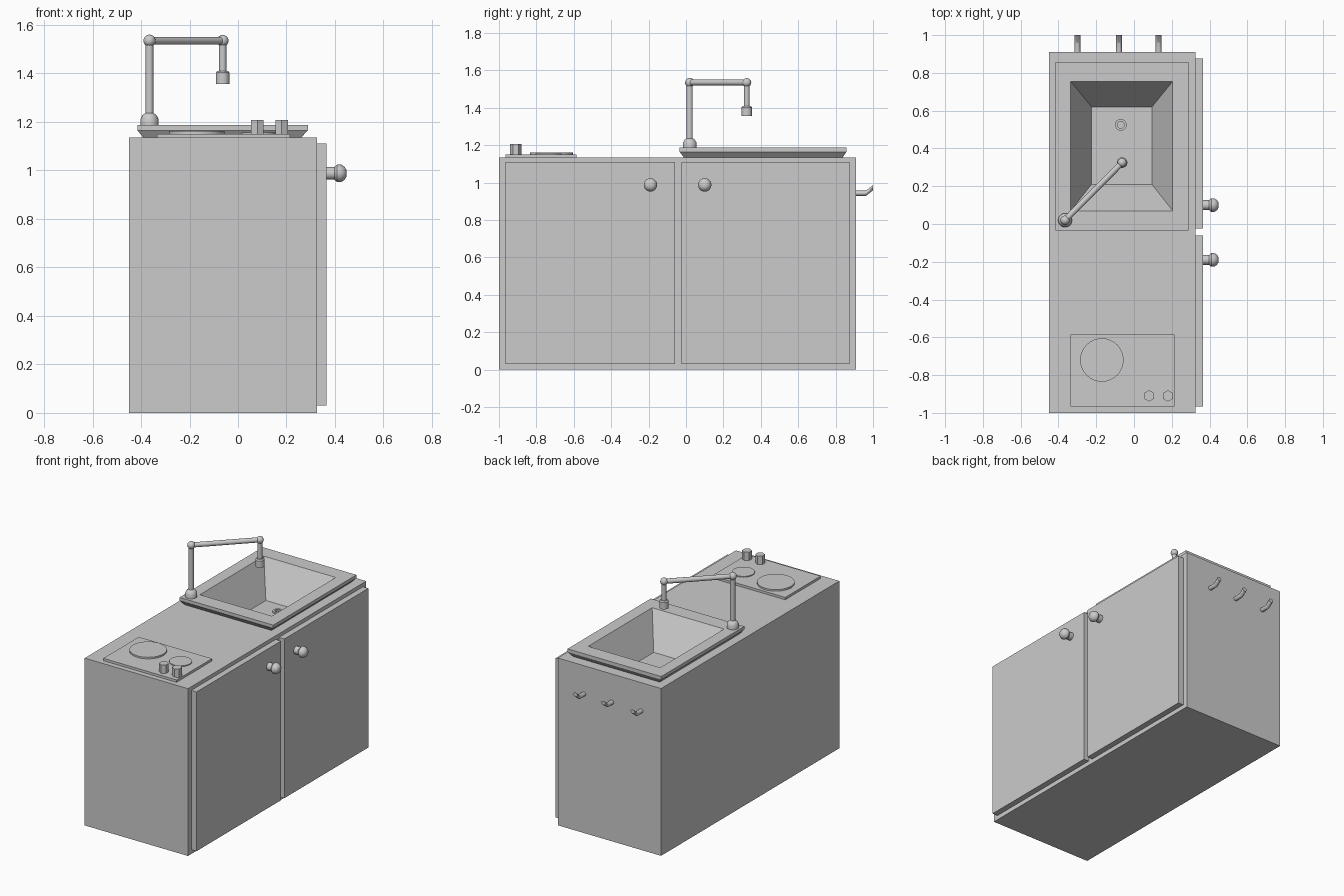
import bpy, bmesh, math
from mathutils import Vector

if "Cube" in bpy.data.objects:
    bpy.data.objects.remove(bpy.data.objects["Cube"])


def finish(name, bm, smooth=False):
    bmesh.ops.recalc_face_normals(bm, faces=bm.faces)
    me = bpy.data.meshes.new(name)
    bm.to_mesh(me)
    bm.free()
    ob = bpy.data.objects.new(name, me)
    bpy.context.collection.objects.link(ob)
    if smooth:
        bpy.ops.object.select_all(action='DESELECT')
        ob.select_set(True)
        bpy.context.view_layer.objects.active = ob
        bpy.ops.object.shade_smooth_by_angle(angle=math.radians(35))
    return ob


def skin(name, rings, cap_start=True, cap_end=True, smooth=False):
    """Join consecutive rings of points with quads."""
    bm = bmesh.new()
    vr = [[bm.verts.new(p) for p in r] for r in rings]
    n = len(vr[0])
    for a, b in zip(vr, vr[1:]):
        for i in range(n):
            j = (i + 1) % n
            bm.faces.new((a[i], a[j], b[j], b[i]))
    if cap_start:
        bm.faces.new(vr[0][::-1])
    if cap_end:
        bm.faces.new(vr[-1])
    return finish(name, bm, smooth)


def rect(x0, x1, y0, y1, z):
    return [(x0, y0, z), (x1, y0, z), (x1, y1, z), (x0, y1, z)]


def box(name, x0, x1, y0, y1, z0, z1):
    return skin(name, [rect(x0, x1, y0, y1, z0), rect(x0, x1, y0, y1, z1)])


def lathe(name, origin, axis, profile, n=20, phase=0.0, caps=True, smooth=True):
    """Turn (distance, radius) pairs around an axis."""
    q = Vector((0, 0, 1)).rotation_difference(Vector(axis).normalized())
    rings = []
    for d, r in profile:
        rings.append([Vector(origin) + q @ Vector((
            r * math.cos(phase + 2 * math.pi * i / n),
            r * math.sin(phase + 2 * math.pi * i / n), d)) for i in range(n)])
    return skin(name, rings, caps, caps, smooth)


def rod(name, p, q, r):
    d = Vector(q) - Vector(p)
    return lathe(name, p, d, [(0, r), (d.length, r)])


def ball(name, p, r):
    bm = bmesh.new()
    bmesh.ops.create_uvsphere(bm, u_segments=16, v_segments=10, radius=r)
    bmesh.ops.translate(bm, verts=bm.verts, vec=p)
    return finish(name, bm, True)


# Cabinet, open on top below the basin
skin("cabinet", [rect(-0.45, 0.325, -1, 0.91, 0),
                 rect(-0.45, 0.325, -1, 0.91, 1.135),
                 rect(-0.33, 0.20, 0.08, 0.75, 1.135)], cap_end=False)

# Doors with knobs
for side, y0, y1, ky in (("left", -0.965, -0.06, -0.19),
                         ("right", -0.025, 0.875, 0.10)):
    box(side + "_door", 0.325, 0.365, y0, y1, 0.03, 1.11)
    lathe(side + "_door_knob", (0.365, ky, 0.988), (1, 0, 0),
          [(0, 0.026), (0.032, 0.026), (0.044, 0.036), (0.06, 0.036),
           (0.075, 0.026), (0.082, 0.014)])

# Sink: rim and tapered basin
skin("sink", [rect(-0.39, 0.26, -0.012, 0.838, 1.135),
              rect(-0.415, 0.288, -0.034, 0.858, 1.165),
              rect(-0.415, 0.288, -0.034, 0.858, 1.187),
              rect(-0.335, 0.205, 0.07, 0.755, 1.187),
              rect(-0.225, 0.095, 0.21, 0.62, 0.967)], cap_start=False)
lathe("drain", (-0.07, 0.525, 0.967), (0, 0, 1),
      [(0, 0.031), (0.01, 0.031), (0.01, 0.018), (0, 0.018)], caps=False)

# Tap
A, B = Vector((-0.365, 0.02, 1.535)), Vector((-0.063, 0.325, 1.535))
lathe("tap_base", (A.x, A.y, 1.187), (0, 0, 1),
      [(0, 0.037), (0.025, 0.037), (0.042, 0.028), (0.05, 0.016)])
rod("tap_post", (A.x, A.y, 1.21), A, 0.016)
rod("tap_arm", A, B, 0.016)
rod("tap_spout", B, (B.x, B.y, 1.40), 0.015)
lathe("tap_nozzle", (B.x, B.y, 1.357), (0, 0, 1),
      [(0, 0.028), (0.046, 0.028), (0.053, 0.022)])
ball("tap_rear_joint", A, 0.025)
ball("tap_front_joint", B, 0.024)

# Hob with two burners and hexagonal controls
box("hob", -0.335, 0.215, -0.965, -0.585, 1.135, 1.151)
lathe("large_burner", (-0.17, -0.72, 1.15), (0, 0, 1), [(0, 0.115), (0.012, 0.115)], n=32)
lathe("small_burner", (0.084, -0.735, 1.15), (0, 0, 1), [(0, 0.07), (0.007, 0.07)], n=32)
for i, x in enumerate((0.08, 0.18)):
    lathe(f"hob_control_{i + 1}", (x, -0.91, 1.15), (0, 0, 1),
          [(0, 0.03), (0.058, 0.03)], n=6, phase=math.pi / 2, smooth=False)

# Towel hooks on the end panel
for i, x in enumerate((-0.30, -0.08, 0.13)):
    rings = [[(x + 0.016 * math.cos(2 * math.pi * k / 12), y,
               z + 0.014 * math.sin(2 * math.pi * k / 12)) for k in range(12)]
             for y, z in ((0.91, 0.943), (0.962, 0.943), (1.0, 0.973))]
    skin(f"hook_{i + 1}", rings, smooth=True)
